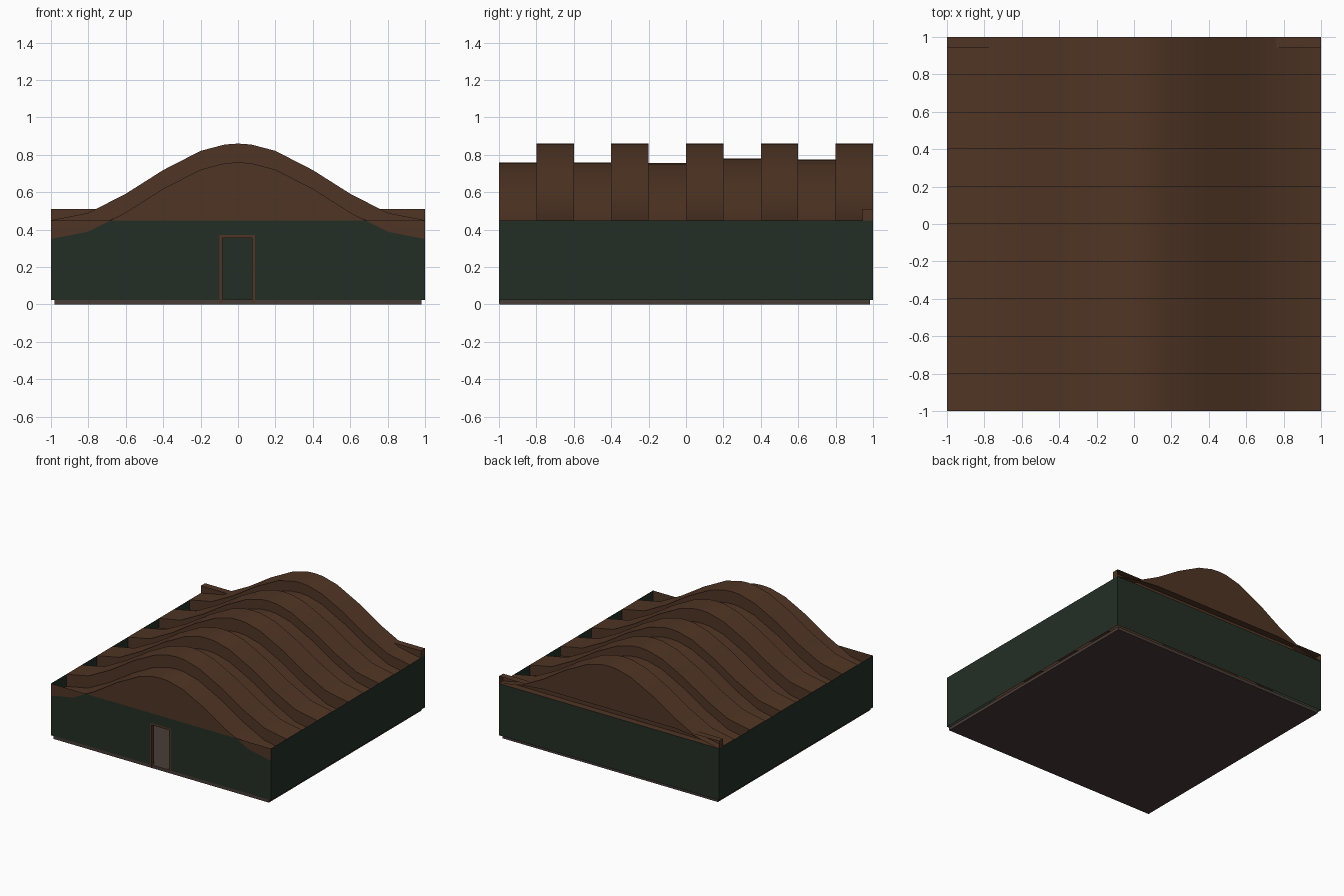
import bpy, bmesh, math
from mathutils import Vector

cube = bpy.data.objects.get("Cube")
if cube:
    bpy.data.objects.remove(cube, do_unlink=True)


def material(name, rgb):
    m = bpy.data.materials.new(name)
    m.use_nodes = True
    m.diffuse_color = (*rgb, 1)
    m.node_tree.nodes["Principled BSDF"].inputs["Base Color"].default_value = (*rgb, 1)
    return m


BROWN = material("roof_brown", (0.080, 0.036, 0.018))
GREEN = material("wall_green", (0.0176, 0.0284, 0.0185))
STONE = material("floor_grey_brown", (0.066, 0.045, 0.038))


def finish(bm, name, mat, smooth=False):
    bmesh.ops.remove_doubles(bm, verts=bm.verts, dist=0.0005)
    mesh = bpy.data.meshes.new(name)
    bm.to_mesh(mesh)
    bm.free()
    mesh.materials.append(mat)
    ob = bpy.data.objects.new(name, mesh)
    bpy.context.collection.objects.link(ob)
    if smooth:
        bpy.ops.object.select_all(action="DESELECT")
        ob.select_set(True)
        bpy.context.view_layer.objects.active = ob
        bpy.ops.object.shade_smooth_by_angle(angle=math.radians(30))
    return ob


def face(bm, points, outward):
    """Add a face whose normal points along outward."""
    f = bm.faces.new([bm.verts.new(p) for p in points])
    f.normal_update()
    if f.normal.dot(Vector(outward)) < 0:
        f.normal_flip()
    return f


def add_box(bm, x0, x1, y0, y1, z0, z1):
    made = bmesh.ops.create_cube(bm, size=1)["verts"]
    for v in made:
        v.co = (x1 if v.co.x > 0 else x0, y1 if v.co.y > 0 else y0,
                z1 if v.co.z > 0 else z0)
    return made


# Shared dimensions
BASE, EAVE, BEAM_TOP = 0.025, 0.45, 0.51
STEP = 0.2
half = [0.07, 0.2, 0.4, 0.6, 0.8, 1.0]
XS = [-x for x in reversed(half)] + [0] + half
DROPS = [0.1, 0, 0.1, 0, 0.105, 0, 0.08, 0, 0.085, 0]


def height(x, drop):
    return 0.655 - drop + 0.205 * math.cos(math.pi * x)


SPANS = list(zip(XS, XS[1:]))

# Roof: alternating raised and lowered arched strips with upright steps
bm = bmesh.new()
for i, drop in enumerate(DROPS):
    y0 = -1 + i * STEP
    y1 = y0 + STEP
    for a, b in SPANS:
        za, zb = height(a, drop), height(b, drop)
        face(bm, [(a, y0, za), (b, y0, zb), (b, y1, zb), (a, y1, za)], (0, 0, 1))
        if i:
            prev = DROPS[i - 1]
            face(bm, [(a, y0, za), (b, y0, zb), (b, y0, height(b, prev)),
                      (a, y0, height(a, prev))], (0, drop - prev, 0))
finish(bm, "arched_roof", BROWN, smooth=True)

# Gables: front one fills down to the eave line, back one starts at the beam
bm = bmesh.new()
for a, b in SPANS:
    za, zb = height(a, DROPS[0]), height(b, DROPS[0])
    if abs(a) < 0.7 and abs(b) < 0.7:
        face(bm, [(a, -1, EAVE), (b, -1, EAVE), (b, -1, zb), (a, -1, za)], (0, -1, 0))
for s in (-1, 1):
    z6, z8, z10 = (height(x, DROPS[0]) for x in (0.6, 0.8, 1))
    face(bm, [(s * 0.6, -1, EAVE), (s * 0.6, -1, z6), (s * 0.68, -1, EAVE)], (0, -1, 0))
    face(bm, [(s * 0.68, -1, EAVE), (s, -1, EAVE), (s, -1, z10), (s * 0.8, -1, z8)],
         (0, -1, 0))
finish(bm, "front_gable", BROWN)

bm = bmesh.new()
for a, b in SPANS:
    za, zb = height(a, 0), height(b, 0)
    if max(za, zb) > BEAM_TOP:
        face(bm, [(a, 1, min(za, BEAM_TOP)), (b, 1, min(zb, BEAM_TOP)), (b, 1, zb),
                  (a, 1, za)], (0, 1, 0))
finish(bm, "back_gable", BROWN)

# Back beam: a channel open towards the back
bm = bmesh.new()
add_box(bm, -1, 1, 0.945, 1, EAVE, BEAM_TOP)
bm.normal_update()
bmesh.ops.delete(bm, geom=[f for f in bm.faces if f.normal.y > 0.5], context="FACES_ONLY")
finish(bm, "back_beam", BROWN)

# Thin side and back walls
for name, s in (("left_wall", 1), ("right_wall", -1)):
    bm = bmesh.new()
    face(bm, [(s, -1, BASE), (s, 1, BASE), (s, 1, EAVE), (s, -1, EAVE)], (s, 0, 0))
    finish(bm, name, GREEN)
bm = bmesh.new()
face(bm, [(-1, 1, BASE), (1, 1, BASE), (1, 1, EAVE), (-1, 1, EAVE)], (0, 1, 0))
finish(bm, "back_wall", GREEN)

# Front wall with an open doorway, its top corners following the low strip
DOOR_L, DOOR_R, DOOR_TOP = -0.10, 0.09, 0.37
bm = bmesh.new()
for s, edge in ((-1, DOOR_L), (1, DOOR_R)):
    face(bm, [(edge, -1, BASE), (s, -1, BASE), (s, -1, height(1, 0.1)),
              (s * 0.8, -1, height(0.8, 0.1)), (s * 0.68, -1, EAVE), (edge, -1, EAVE)],
         (0, -1, 0))
face(bm, [(DOOR_L, -1, DOOR_TOP), (DOOR_R, -1, DOOR_TOP), (DOOR_R, -1, EAVE),
          (DOOR_L, -1, EAVE)], (0, -1, 0))
finish(bm, "front_wall", GREEN)

# Door frame
bm = bmesh.new()
T = 0.016
add_box(bm, DOOR_L, DOOR_L + T, -1, -0.97, 0.005, DOOR_TOP)
add_box(bm, DOOR_R - T, DOOR_R, -1, -0.97, 0.005, DOOR_TOP)
add_box(bm, DOOR_L + T, DOOR_R - T, -1, -0.97, DOOR_TOP - T, DOOR_TOP)
finish(bm, "door_frame", BROWN)

# Floor slab
bm = bmesh.new()
add_box(bm, -0.98, 0.98, -0.998, 0.985, 0, BASE)
finish(bm, "floor_slab", STONE)
